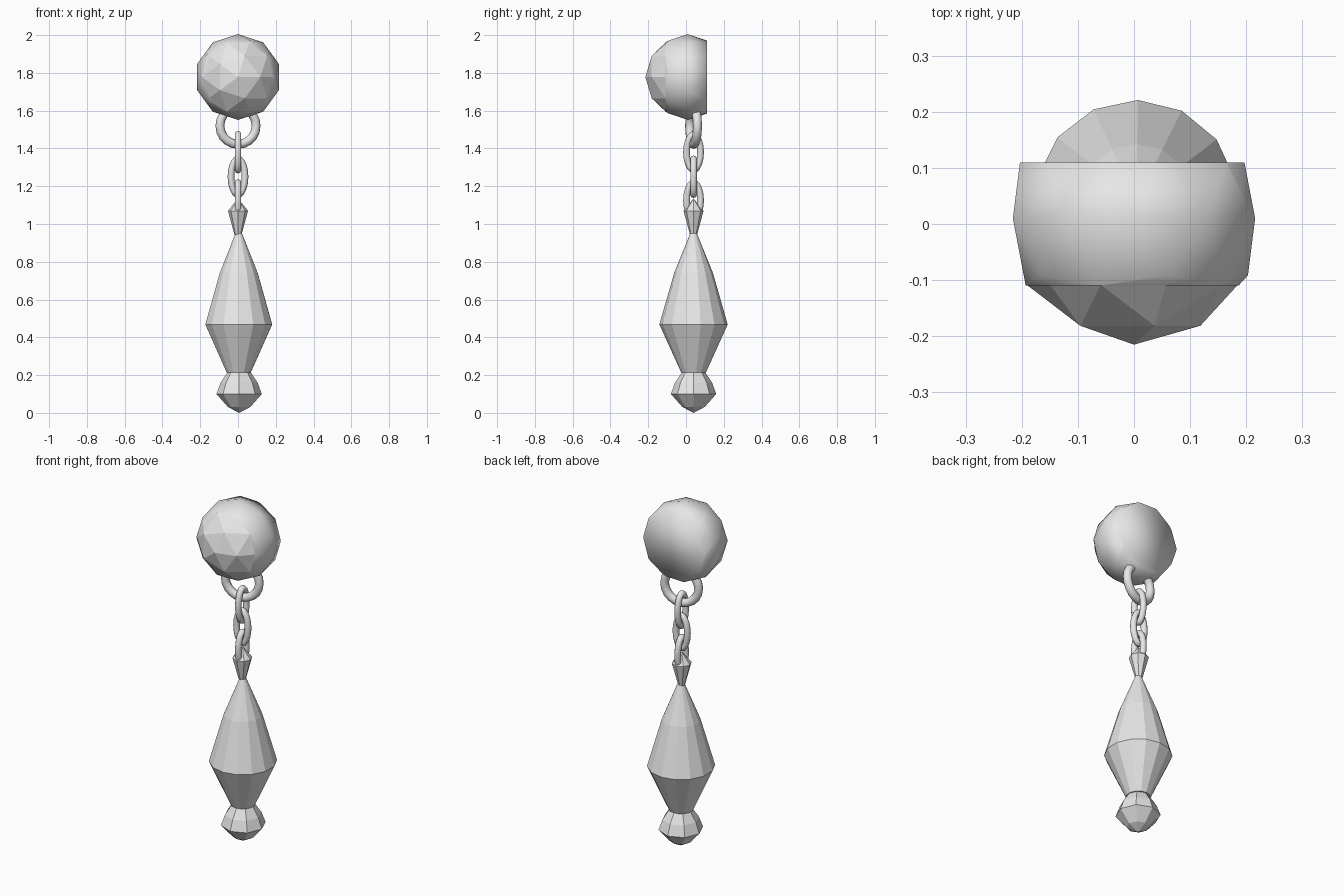
import bpy, bmesh, math
from mathutils import Matrix, Vector

if "Cube" in bpy.data.objects:
    bpy.data.objects.remove(bpy.data.objects["Cube"])

grey = bpy.data.materials.new("light_grey")
grey.diffuse_color = (0.8, 0.8, 0.8, 1)
grey.use_nodes = True
grey.node_tree.nodes["Principled BSDF"].inputs["Base Color"].default_value = (0.8, 0.8, 0.8, 1)

AXIS_Y = 0.04      # hanging line of the chain and drop


def finish(name, bm, smooth=False):
    bmesh.ops.recalc_face_normals(bm, faces=bm.faces)
    for f in bm.faces:
        f.smooth = smooth
    mesh = bpy.data.meshes.new(name)
    bm.to_mesh(mesh)
    bm.free()
    mesh.materials.append(grey)
    ob = bpy.data.objects.new(name, mesh)
    bpy.context.collection.objects.link(ob)
    return ob


def cut(bm, y, direction, cap):
    """Remove everything beyond y in the given direction."""
    geom = bm.verts[:] + bm.edges[:] + bm.faces[:]
    res = bmesh.ops.bisect_plane(bm, geom=geom, plane_co=(0, y, 0),
                                 plane_no=(0, direction, 0), clear_outer=True)
    if cap:
        rim = [e for e in res["geom_cut"] if isinstance(e, bmesh.types.BMEdge)]
        bmesh.ops.contextual_create(bm, geom=rim)


def ball(radius):
    """Faceted ball with a vertex pointing forward."""
    bm = bmesh.new()
    bmesh.ops.create_icosphere(bm, subdivisions=2, radius=radius)
    bmesh.ops.transform(bm, verts=bm.verts, matrix=Matrix.Translation((0, 0.01, 1.778))
                        @ Matrix.Rotation(math.pi / 2, 4, "X"))
    return bm


def link(name, z, half_w, half_h, tube, turn):
    """Oval chain link standing upright, turned about z."""
    bm = bmesh.new()
    n, m = 20, 10
    rings = []
    spin = Matrix.Rotation(math.radians(turn), 3, "Z")
    for i in range(n):
        a = 2 * math.pi * i / n
        out = Vector((math.cos(a), 0, math.sin(a)))
        mid = Vector(((half_w - tube) * out.x, 0, (half_h - tube) * out.z))
        ring = []
        for j in range(m):
            b = 2 * math.pi * j / m
            p = mid + tube * (out * math.cos(b) + Vector((0, math.sin(b), 0)))
            ring.append(bm.verts.new(spin @ p + Vector((0, AXIS_Y, z))))
        rings.append(ring)
    for i in range(n):
        r, s = rings[i], rings[(i + 1) % n]
        for j in range(m):
            k = (j + 1) % m
            bm.faces.new((r[j], r[k], s[k], s[j]))
    return finish(name, bm, True)


def lathe(name, profile, sides, x=0.0, phase=0.0):
    """Faceted turned part from (radius, z) points."""
    bm = bmesh.new()
    rings = []
    for r, z in profile:
        count = sides if r > 0 else 1
        rings.append([bm.verts.new((x + r * math.cos(phase + 2 * math.pi * i / sides),
                                    AXIS_Y + r * math.sin(phase + 2 * math.pi * i / sides), z))
                      for i in range(count)])
    for lo, hi in zip(rings, rings[1:]):
        for i in range(sides):
            k = (i + 1) % sides
            corners = [lo[i % len(lo)], lo[k % len(lo)], hi[k % len(hi)], hi[i % len(hi)]]
            bm.faces.new(list(dict.fromkeys(corners)))
    return finish(name, bm)


# Stud: faceted stone in front, smooth setting with a flat back
stone = ball(0.225)
cut(stone, -0.10, 1, False)
finish("stud_stone", stone)
setting = ball(0.227)
cut(setting, 0.11, 1, True)
cut(setting, -0.11, -1, False)
finish("stud_setting", setting, True)

# Chain: one wide ring, then three links at alternating right angles
link("hanging_ring", 1.52, 0.122, 0.122, 0.024, 12)
for i, z in enumerate((1.38, 1.25, 1.125)):
    link(f"chain_link_{i + 1}", z, 0.055, 0.112, 0.018, 90 if i % 2 == 0 else 0)

# Drop: pointed cap, long body, bulb finial
lathe("drop_cap", [(0.018, 0.94), (0.053, 1.07), (0, 1.135)], 8)
lathe("drop_body", [(0, 0.21), (0.066, 0.215), (0.181, 0.468), (0.103, 0.74),
                    (0.018, 0.95), (0, 0.952)], 14, 0.004, math.radians(12))
lathe("drop_finial", [(0, 0), (0.06, 0.032), (0.12, 0.10), (0.098, 0.16),
                      (0.06, 0.217), (0, 0.218)], 8, 0.006)
